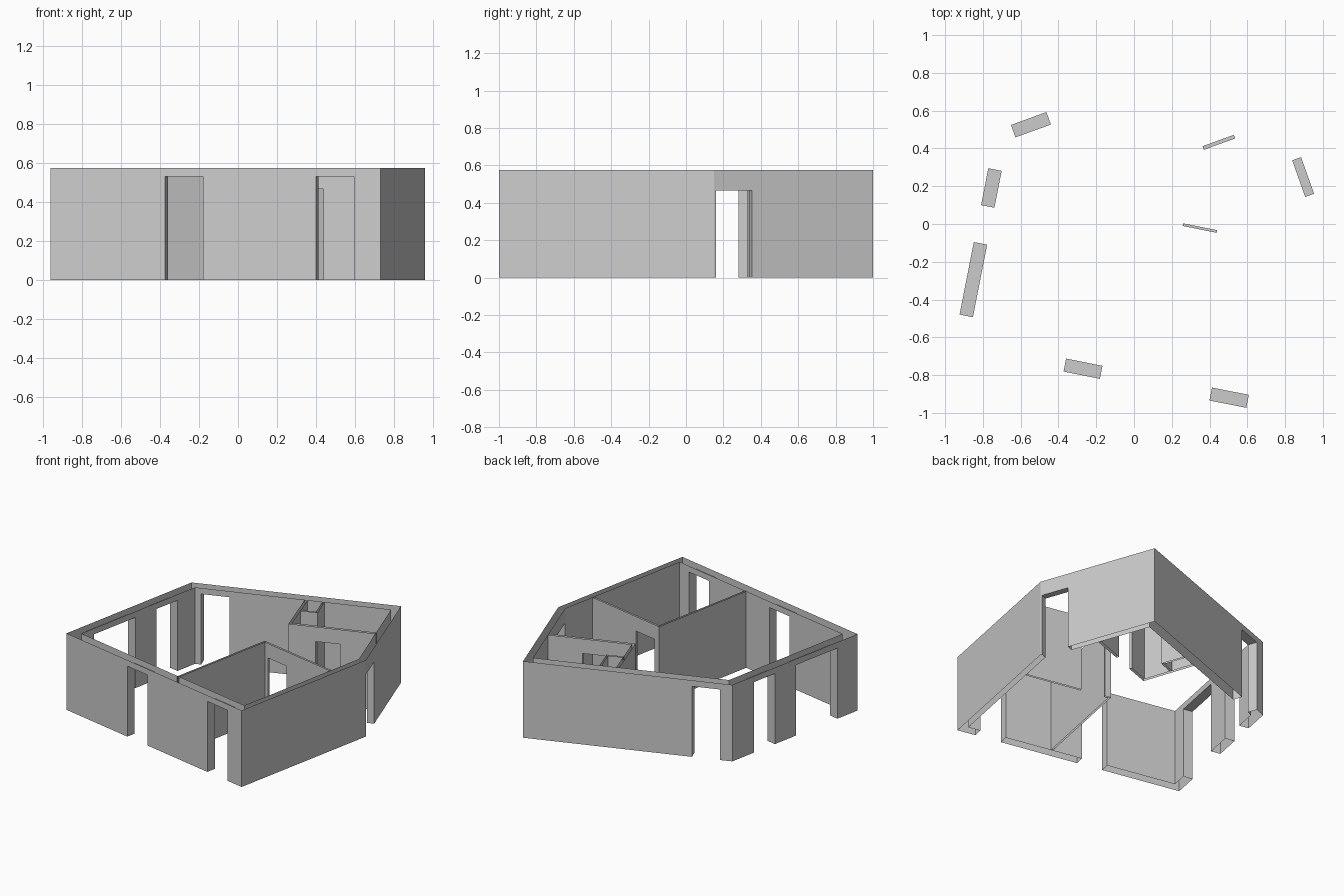
import bpy, bmesh
from mathutils import Vector
from mathutils.geometry import intersect_line_line_2d, intersect_point_line

if "Cube" in bpy.data.objects:
    bpy.data.objects.remove(bpy.data.objects["Cube"])

H = 0.575          # wall height
TALL, LOW = 0.53, 0.465   # opening heights


def left(a, b):
    d = (b - a).normalized()
    return Vector((-d.y, d.x))


def cross_lines(p, d, q, e):
    k = d.x * e.y - d.y * e.x
    w = q - p
    return p + d * ((w.x * e.y - w.y * e.x) / k)


def wall_run(name, pts, thick, openings, closed=False):
    """Hollow wall along pts, thickened to the left, open at top and foot.
    openings: {segment: [(start, end, height), ...]}"""
    pts = [Vector(p) for p in pts]
    n = len(pts)
    segs = [(pts[i], pts[(i + 1) % n]) for i in range(n if closed else n - 1)]
    off = [(a + left(a, b) * t, b - a, b + left(a, b) * t)
           for (a, b), t in zip(segs, thick)]
    # mitred inner corners
    inner = []
    for i in range(n):
        if not closed and i == 0:
            inner.append(off[0][0])
        elif not closed and i == n - 1:
            inner.append(off[-1][2])
        else:
            inner.append(cross_lines(off[i - 1][0], off[i - 1][1], off[i][0], off[i][1]))
    bm = bmesh.new()

    def quad(*cs):
        bm.faces.new([bm.verts.new((c[0].x, c[0].y, c[1])) for c in cs])

    def panel(p, q, z0, flip):
        cs = [(p, z0), (q, z0), (q, H), (p, H)]
        quad(*(cs[::-1] if flip else cs))

    for i, (a, b) in enumerate(segs):
        c, d = inner[i], inner[(i + 1) % n]
        pa, pc = a, c
        for s, e, h in openings.get(i, []):
            s, e = [intersect_point_line(Vector(v), a, b)[0].to_2d() for v in (s, e)]
            s2, e2 = [intersect_point_line(v, c, d)[0].to_2d() for v in (s, e)]
            panel(pa, s, 0, False)
            panel(pc, s2, 0, True)
            # lintel and its underside
            panel(s, e, h, False)
            panel(s2, e2, h, True)
            quad((s, h), (s2, h), (e2, h), (e, h))
            # jambs
            quad((s, 0), (s2, 0), (s2, h), (s, h))
            quad((e, 0), (e, h), (e2, h), (e2, 0))
            pa, pc = e, e2
        panel(pa, b, 0, False)
        panel(pc, d, 0, True)
    bmesh.ops.remove_doubles(bm, verts=bm.verts, dist=0.0005)
    me = bpy.data.meshes.new(name)
    bm.to_mesh(me)
    bm.free()
    ob = bpy.data.objects.new(name, me)
    bpy.context.collection.objects.link(ob)


# outer walls, counter-clockwise from the front left corner
wall_run("outer_walls",
         [(-.96, -.665), (.73, -1), (.957, .15), (.655, 1), (-.732, .495)],
         [.07, .045, .05, .07, .072],
         {0: [((-.373, -.78), (-.18, -.818), TALL), ((.40, -.932), (.595, -.97), TALL)],
          2: [((.953, .16), (.885, .354), LOW)],
          3: [((-.463, .59), (-.65, .52), TALL)],
          4: [((-.77, .295), (-.81, .10), TALL), ((-.85, -.095), (-.922, -.48), TALL)]},
         closed=True)

# front right room
wall_run("front_room_partition",
         [(.857, -.115), (.215, .012), (.055, -.80)], [.014, .014],
         {0: [((.44, -.035), (.26, .003), LOW)]})

# back right room
wall_run("back_room_partition",
         [(.06, .708), (.19, .328), (.768, .537)], [.02, .02],
         {1: [((.37, .393), (.535, .455), LOW)]})

# small shaft in the back room corner
wall_run("shaft_partition",
         [(.135, .544), (.25, .587), (.189, .757)], [.014, .014], {})
